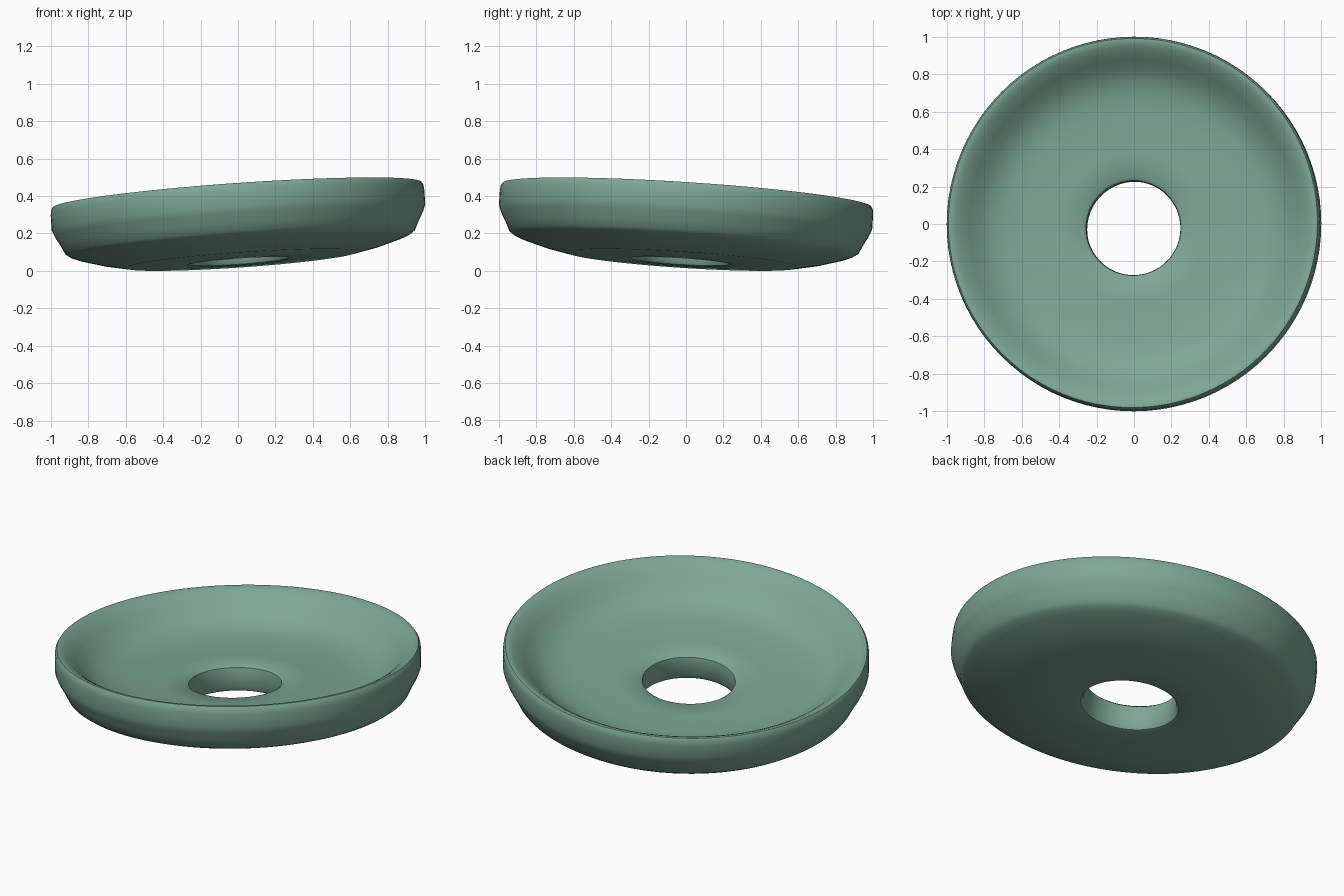
import bpy, bmesh, math
from mathutils import Vector, Matrix

if "Cube" in bpy.data.objects:
    bpy.data.objects.remove(bpy.data.objects["Cube"])

SEGMENTS = 96

# Closed cross-section (radius, height): floor, inner wall, rim, outer wall, underside, hole
PROFILE = [
    (0.250, 0.175), (0.254, 0.200), (0.270, 0.212), (0.40, 0.216), (0.60, 0.225),
    (0.70, 0.239), (0.77, 0.263), (0.83, 0.303), (0.88, 0.350), (0.92, 0.386),
    (0.950, 0.405), (0.975, 0.417), (0.988, 0.416), (0.997, 0.402), (1.0, 0.375),
    (1.0, 0.295), (0.985, 0.258), (0.960, 0.213), (0.937, 0.165), (0.910, 0.146),
    (0.87, 0.130), (0.75, 0.095), (0.62, 0.068), (0.40, 0.060), (0.285, 0.057),
    (0.268, 0.062), (0.255, 0.085),
]

green = bpy.data.materials.new("sage green")
green.diffuse_color = (0.205, 0.385, 0.305, 1)
green.use_nodes = True
green.node_tree.nodes["Principled BSDF"].inputs["Base Color"].default_value = green.diffuse_color

# Ring-shaped dish, revolved from the cross-section, with the hole slightly off centre
bm = bmesh.new()
rings = []
for i in range(SEGMENTS):
    t = 2 * math.pi * i / SEGMENTS
    ring = []
    for r, h in PROFILE:
        shift = -0.013 if r < 0.45 else 0
        ring.append(bm.verts.new((r * math.cos(t) + shift, r * math.sin(t) + shift, h)))
    rings.append(ring)
n = len(PROFILE)
for i in range(SEGMENTS):
    a, b = rings[i], rings[(i + 1) % SEGMENTS]
    for j in range(n):
        k = (j + 1) % n
        bm.faces.new((a[j], a[k], b[k], b[j]))
bmesh.ops.recalc_face_normals(bm, faces=bm.faces[:])

# Lean the dish so it rises toward the front right, then rest it on the ground
lean = Vector((0, 0, 1)).rotation_difference(Vector((-0.07, 0.065, 1)).normalized())
pivot = Vector((0, 0, 0.36))
bm.transform(Matrix.Translation(pivot) @ lean.to_matrix().to_4x4() @ Matrix.Translation(-pivot))
low = min(v.co.z for v in bm.verts)
mid = [(min(v.co[i] for v in bm.verts) + max(v.co[i] for v in bm.verts)) / 2 for i in (0, 1)]
bm.transform(Matrix.Translation((-mid[0], -mid[1], -low)))

mesh = bpy.data.meshes.new("ring_dish")
bm.to_mesh(mesh)
bm.free()
mesh.materials.append(green)
dish = bpy.data.objects.new("ring_dish", mesh)
bpy.context.collection.objects.link(dish)
bpy.context.view_layer.objects.active = dish
dish.select_set(True)
bpy.ops.object.shade_smooth_by_angle(angle=math.radians(40))
